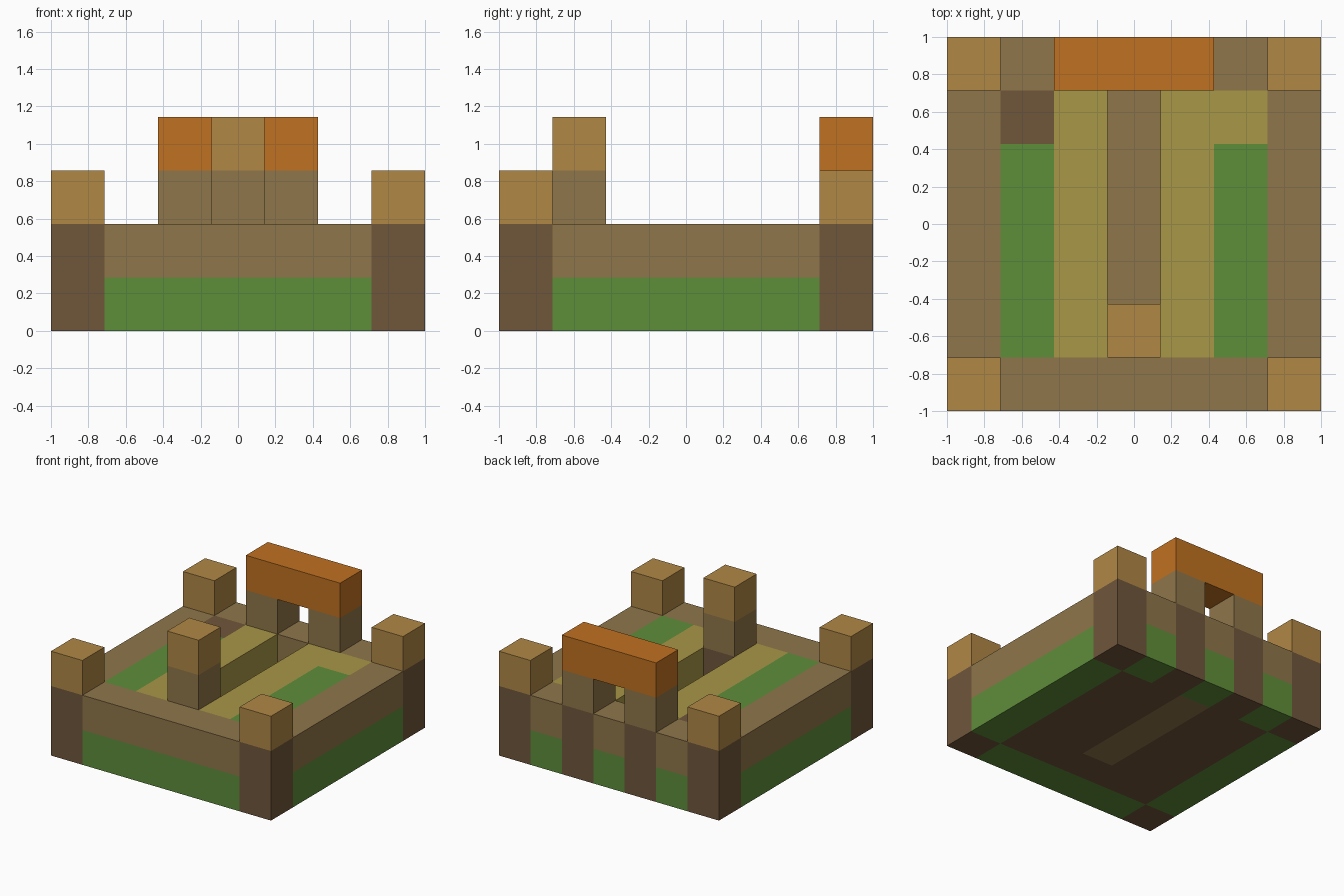
import bpy
import bmesh
from mathutils import Vector

cube = bpy.data.objects.get("Cube")
if cube:
    bpy.data.objects.remove(cube, do_unlink=True)

GRID = 7            # blocks along each side
UNIT = 2 / GRID     # size of one block


def material(name, hex_colour):
    def linear(c):
        return c / 12.92 if c <= 0.04045 else ((c + 0.055) / 1.055) ** 2.4
    rgb = [linear(int(hex_colour[i:i + 2], 16) / 255) for i in (0, 2, 4)]
    mat = bpy.data.materials.new(name)
    mat.use_nodes = True
    mat.diffuse_color = (*rgb, 1)
    bsdf = next(n for n in mat.node_tree.nodes if n.type == 'BSDF_PRINCIPLED')
    bsdf.inputs["Base Color"].default_value = (*rgb, 1)
    bsdf.inputs["Roughness"].default_value = 0.9
    return mat


GRASS = material("grass green", "5F8E3A")
TIMBER = material("dark timber", "70563B")
STONE = material("brown stone", "8F764A")
TAN = material("tan cap", "B08745")
STRAW = material("straw yellow", "A89746")
ORANGE = material("orange beam", "C07121")


def block(name, mat, start, size):
    """A box given in grid cells: column from -x, row from the front, level."""
    bm = bmesh.new()
    bmesh.ops.create_cube(bm, size=1)
    size, start = Vector(size), Vector(start)
    for v in bm.verts:
        cell = start + (v.co + Vector((0.5, 0.5, 0.5))) * size
        v.co = cell * UNIT - Vector((1, 1, 0))
    mesh = bpy.data.meshes.new(name)
    bm.to_mesh(mesh)
    bm.free()
    mesh.materials.append(mat)
    obj = bpy.data.objects.new(name, mesh)
    bpy.context.collection.objects.link(obj)
    return obj


def pair(name, mat, start, size):
    """The same block on the right (-x) and mirrored on the left (+x)."""
    block("right_" + name, mat, start, size)
    block("left_" + name, mat, (GRID - start[0] - size[0], *start[1:]), size)


# Corner posts with tan caps
for end, row in (("front", 0), ("back", 6)):
    pair(end + "_corner_post", TIMBER, (0, row, 0), (1, 1, 2))
    pair(end + "_corner_cap", TAN, (0, row, 2), (1, 1, 1))

# Outer walls: grass course below, stone course above
for course, mat, level in (("grass", GRASS, 0), ("stone", STONE, 1)):
    pair("wall_" + course, mat, (0, 1, level), (1, 5, 1))
    block("front_wall_" + course, mat, (1, 0, level), (5, 1, 1))
    pair("back_wall_" + course, mat, (1, 6, level), (1, 1, 1))
    block("back_wall_middle_" + course, mat, (3, 6, level), (1, 1, 1))

# Gate at the back: timber posts, stone piers and an orange beam
pair("gate_post", TIMBER, (2, 6, 0), (1, 1, 2))
pair("gate_pier", STONE, (2, 6, 2), (1, 1, 1))
block("gate_beam", ORANGE, (2, 6, 3), (3, 1, 1))

# Courtyard: timber bed, straw strips, grass strips and a sunken path
pair("bed", TIMBER, (1, 1, 0), (2, 5, 1))
pair("straw_strip", STRAW, (2, 1, 1), (1, 5, 1))
pair("grass_strip", GRASS, (1, 1, 1), (1, 4, 1))
block("right_back_patch", TIMBER, (1, 5, 1), (1, 1, 1))
block("left_back_patch", STRAW, (5, 5, 1), (1, 1, 1))
block("sunken_path", STONE, (3, 2, 0), (1, 4, 1))

# Pillar at the front end of the path
block("pillar_base", TIMBER, (3, 1, 0), (1, 1, 2))
block("pillar_shaft", STONE, (3, 1, 2), (1, 1, 1))
block("pillar_cap", TAN, (3, 1, 3), (1, 1, 1))
